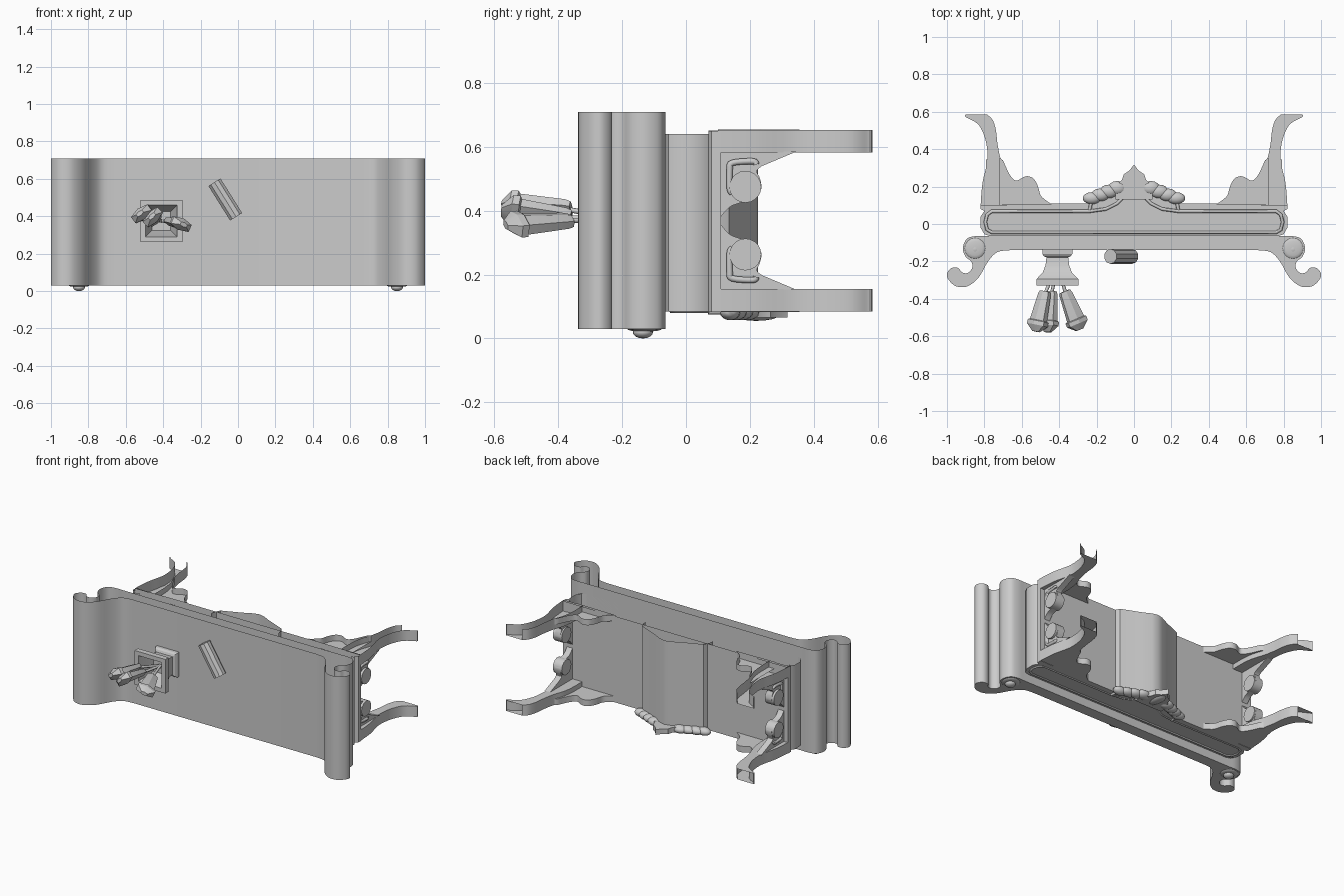
import bpy, bmesh
from math import pi, sin, cos
from mathutils import Vector

if "Cube" in bpy.data.objects:
    bpy.data.objects.remove(bpy.data.objects["Cube"], do_unlink=True)

SIDES = ((1, "left"), (-1, "right"))
MID = 0.369          # mirror plane of the legs along z


def finish(bm, name, angle=35):
    mesh = bpy.data.meshes.new(name)
    bm.to_mesh(mesh)
    bm.free()
    ob = bpy.data.objects.new(name, mesh)
    bpy.context.collection.objects.link(ob)
    bpy.ops.object.select_all(action='DESELECT')
    bpy.context.view_layer.objects.active = ob
    ob.select_set(True)
    bpy.ops.object.shade_smooth_by_angle(angle=angle * pi / 180)


def spline(pts, steps=4):
    """Open smooth curve through the points."""
    p = [Vector(q) for q in pts]
    p = [p[0]] + p + [p[-1]]
    out = []
    for a, b, c, d in zip(p, p[1:], p[2:], p[3:]):
        for i in range(steps):
            t = i / steps
            out.append(0.5 * (2 * b + (c - a) * t + (2 * a - 5 * b + 4 * c - d) * t * t
                              + (3 * b - a - 3 * c + d) * t ** 3))
    return out + [p[-1]]


def prism(name, pts, lo, hi, axis='z', drop=None):
    """Extrude an outline: (x, y) along z, or (z, y) along x; drop() marks open faces."""
    place = (lambda p, h: (p[0], p[1], h)) if axis == 'z' else (lambda p, h: (h, p[1], p[0]))
    bm = bmesh.new()
    rings = [[bm.verts.new(place(p, h)) for p in pts] for h in (lo, hi)]
    for r in rings:
        bm.faces.new(r)
    for i, (a, b) in enumerate(zip(*rings)):
        bm.faces.new((rings[0][i - 1], a, b, rings[1][i - 1]))
    bmesh.ops.recalc_face_normals(bm, faces=bm.faces)
    if drop:
        gone = [f for f in bm.faces if drop(f.calc_center_median())]
        bmesh.ops.delete(bm, geom=gone, context='FACES')
    finish(bm, name)


def loft(name, rings):
    bm = bmesh.new()
    rows = [[bm.verts.new(v) for v in r] for r in rings]
    for a, b in zip(rows, rows[1:]):
        for i in range(len(a)):
            bm.faces.new((a[i - 1], a[i], b[i], b[i - 1]))
    bm.faces.new(rows[0])
    bm.faces.new(rows[-1])
    bmesh.ops.recalc_face_normals(bm, faces=bm.faces)
    finish(bm, name, 25)


def wire(name, pts, r, closed=False):
    cu = bpy.data.curves.new(name, 'CURVE')
    cu.dimensions = '3D'
    cu.bevel_depth = r
    cu.bevel_resolution = 1
    cu.use_fill_caps = True
    s = cu.splines.new('POLY')
    s.points.add(len(pts) - 1)
    for q, p in zip(s.points, pts):
        q.co = (*p, 1)
    s.use_cyclic_u = closed
    ob = bpy.data.objects.new(name, cu)
    bpy.context.collection.objects.link(ob)


def blob(name, loc, size):
    bm = bmesh.new()
    bmesh.ops.create_uvsphere(bm, u_segments=16, v_segments=8, radius=1)
    bmesh.ops.scale(bm, vec=size, verts=bm.verts)
    bmesh.ops.translate(bm, vec=loc, verts=bm.verts)
    finish(bm, name)


def both(half):
    """Complete an outline that runs from +x to the centre line."""
    return list(half) + [(-x, y) for x, y in reversed(half) if x > 0]


# Table top with scrolled ends, open at the wall side
scroll = spline([(0.66, -0.14), (0.73, -0.15), (0.78, -0.2), (0.83, -0.285), (0.89, -0.333),
                 (0.95, -0.333), (0.99, -0.3), (1, -0.265), (0.975, -0.235), (0.94, -0.235),
                 (0.92, -0.258), (0.89, -0.262), (0.865, -0.235), (0.87, -0.2), (0.9, -0.175),
                 (0.915, -0.13), (0.895, -0.08), (0.85, -0.065), (0.8, -0.065)])
prism("table_top", [tuple(p) for p in scroll] + [(-p.x, p.y) for p in reversed(scroll)],
      0.03, 0.71, drop=lambda c: c.z > 0.7)

# Rosettes in the scroll eyes
for s, side in SIDES:
    blob(side + "_rosette", (s * 0.85, -0.13, 0.03), (0.055, 0.055, 0.009))
    blob(side + "_rosette_boss", (s * 0.85, -0.135, 0.02), (0.032, 0.032, 0.02))

# Apron, base frame and arched centre block, one shell open at the wall side
apron = [(0.77, -0.065), (0.8, -0.055), (0.82, -0.02), (0.82, 0.04), (0.8, 0.07), (0.77, 0.08)]
prism("apron", both(apron), 0.085, 0.64, drop=lambda c: c.z > 0.6 or c.y > 0.079)
prism("base_frame", both([(0.8, 0.07), (0.82, 0.08), (0.82, 0.11)]), 0.083, 0.65,
      drop=lambda c: c.z > 0.6 or c.y < 0.071)
crest = [(0.245, 0.07), (0.24, 0.1), (0.222, 0.135), (0.1, 0.185), (0.04, 0.215), (0, 0.225)]
prism("centre_block", both(crest), 0.083, 0.652, drop=lambda c: c.z > 0.6 or c.y < 0.071)

# Mouldings on the decorated long face
panel = [(0.76, -0.045), (0.785, -0.03), (0.795, 0.01), (0.785, 0.05), (0.76, 0.068),
         (0.24, 0.068), (0.15, 0.08), (0.09, 0.11), (0.05, 0.15), (0, 0.155)]
wire("panel_moulding", [(x, y, 0.088) for x, y in both(panel)], 0.009, True)
wire("crest_moulding", [(x * 0.97, y, 0.083) for x, y in both(crest[:-1])], 0.009)

# Carved leaf crest
leaf = [(0.1, 0.13), (0.1, 0.2), (0.065, 0.235), (0.055, 0.265), (0.025, 0.285), (0, 0.318)]
prism("crest_leaf", both(leaf), 0.066, 0.1)
blob("crest_leaf_boss", (0, 0.22, 0.072), (0.035, 0.07, 0.017))
for s, side in SIDES:
    for i in range(4):
        blob(f"{side}_crest_petal_{i + 1}", (s * (0.09 + 0.045 * i), 0.192 - 0.018 * i, 0.083),
             (0.049, 0.038 - 0.002 * i, 0.026))

# Cabriole legs and carved corner brackets; the back ones are open at the wall side
outer = spline([(0.82, 0.1), (0.81, 0.22), (0.785, 0.33), (0.785, 0.4), (0.8, 0.47),
                (0.835, 0.535), (0.9, 0.572), (0.9, 0.585)])
inner = spline([(0.785, 0.585), (0.755, 0.555), (0.738, 0.5), (0.73, 0.43), (0.715, 0.355),
                (0.69, 0.28), (0.68, 0.2), (0.68, 0.1)])
wing = [(0.72, 0.1), (0.72, 0.355)] + [tuple(p) for p in spline(
    [(0.7, 0.34), (0.665, 0.265), (0.63, 0.232), (0.58, 0.255), (0.54, 0.245), (0.515, 0.205),
     (0.5, 0.155), (0.475, 0.13), (0.44, 0.105)])]
knee = [(0.585, 0.1), (0.585, 0.345)] + [tuple(p) for p in spline(
    [(0.54, 0.238), (0.525, 0.222), (0.5, 0.232), (0.465, 0.235), (0.435, 0.205),
     (0.425, 0.17), (0.41, 0.135), (0.375, 0.105)])]
for s, side in SIDES:
    for up, where in ((1, "back"), (-1, "front")):
        name = f"{where}_{side}_"
        flip = lambda z: MID + up * (z - MID)
        prism(name + "leg", [(s * p.x, p.y) for p in outer + inner], flip(0.583), flip(0.653),
              drop=lambda c: c.y > 0.584 or c.z > 0.65)
        prism(name + "side_bracket", [(s * x, y) for x, y in wing], flip(0.615), flip(0.655),
              drop=lambda c: c.z > 0.65 or abs(c.x) > 0.719)
        prism(name + "end_bracket", [(flip(z), y) for z, y in knee], s * 0.75, s * 0.79, 'x')
        disc = [(flip(0.475) + 0.05 * cos(a), 0.186 + 0.05 * sin(a))
                for a in (pi * i / 10 for i in range(20))]
        prism(name + "bracket_boss", disc, s * 0.74, s * 0.805, 'x')
        hook = spline([(0.545, 0.22), (0.555, 0.21), (0.55, 0.145), (0.53, 0.137),
                       (0.47, 0.137), (0.455, 0.145)])
        wire(name + "bracket_curl", [(s * 0.79, p.y, flip(p.x)) for p in hook], 0.011)

# Square flared vase, hollow at the mouth
VX, VZ = -0.41, 0.375


def square(y, h):
    return [(VX + a * h, y, VZ + b * h) for a, b in ((-1, -1), (1, -1), (1, 1), (-1, 1))]


profile = [(-0.135, 0.08), (-0.16, 0.08), (-0.172, 0.072), (-0.178, 0.058), (-0.22, 0.063),
           (-0.26, 0.078), (-0.295, 0.112), (-0.33, 0.112), (-0.33, 0.085), (-0.29, 0.075),
           (-0.22, 0.05)]
loft("vase", [square(y, h) for y, h in profile])

# Flat-sided flower buds on stems: start, end, direction of the broad side
buds = [((-0.475, -0.36, 0.405), (-0.525, -0.575, 0.415), (0.8, 0, 0.6)),
        ((-0.44, -0.36, 0.375), (-0.46, -0.578, 0.4), (0.7, 0, 0.7)),
        ((-0.37, -0.36, 0.37), (-0.29, -0.565, 0.355), (0.9, 0, -0.4))]
for k, (a, b, broad) in enumerate(buds):
    a, b = Vector(a), Vector(b)
    axis = (b - a).normalized()
    v = axis.cross(Vector(broad)).normalized()
    u = v.cross(axis)
    rings = []
    for t, r in ((0, 0.028), (0.08, 0.034), (0.72, 0.046), (0.74, 0.056), (0.84, 0.056), (1, 0.02)):
        rings.append([a.lerp(b, t) + r * (u * i + v * j * 0.6)
                      for i, j in ((-1, -0.6), (0, -1), (1, -0.6), (1, 0.6), (0, 1), (-1, 0.6))])
    loft(f"flower_bud_{k + 1}", rings)
    wire(f"flower_stem_{k + 1}", [Vector((VX, -0.22, VZ)), a + axis * 0.02], 0.009)

# Rolled paper lying on the table top
start, end = Vector((-0.126, -0.173, 0.582)), Vector((-0.01, -0.173, 0.397))
axis = (end - start).normalized()
u, v = Vector((0, 1, 0)), axis.cross(Vector((0, 1, 0)))
loft("paper_roll", [[c + 0.04 * (u * cos(w) + v * sin(w)) for w in (pi / 5 * i for i in range(10))]
                    for c in (start, end)])
